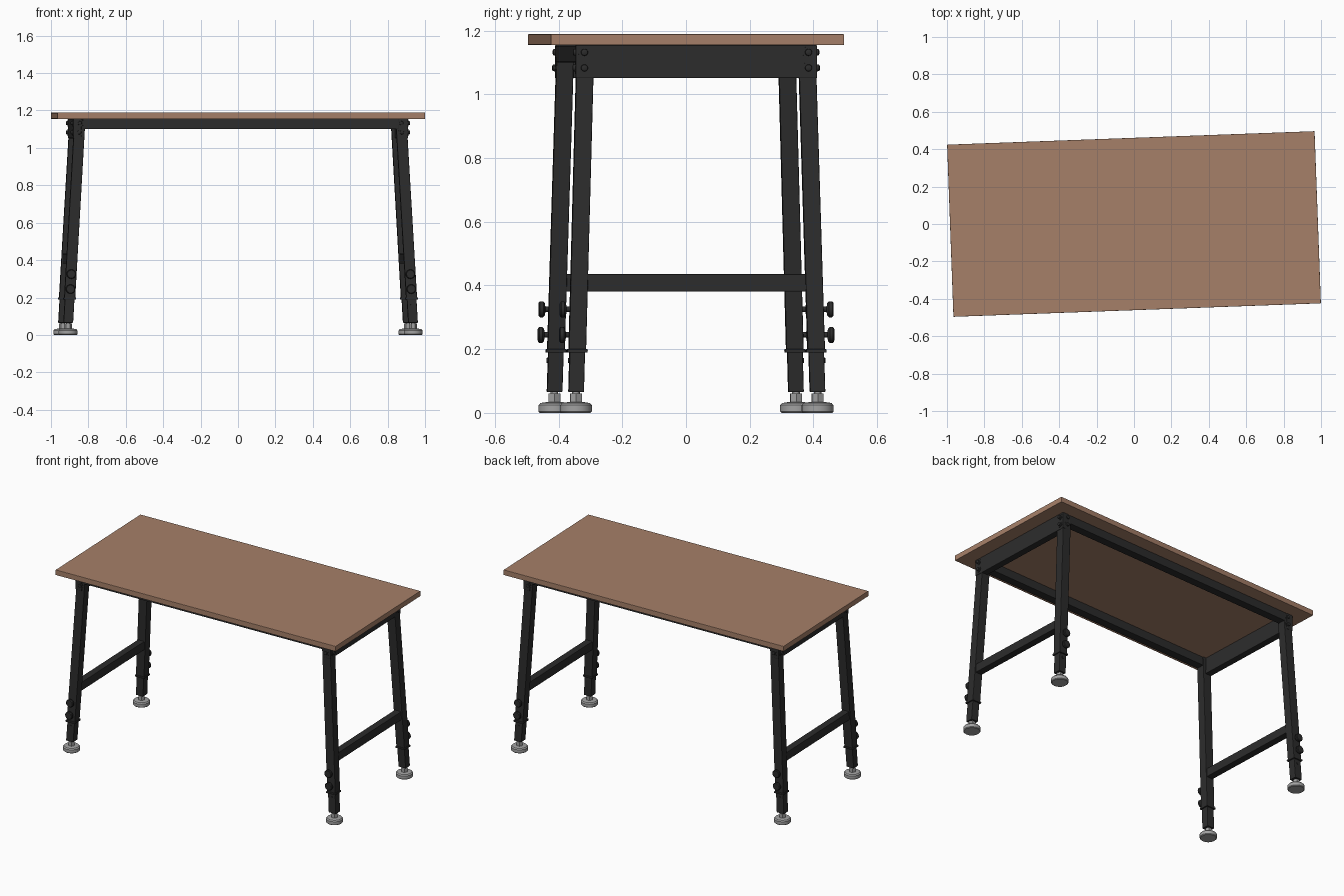
import bpy, bmesh, math
from mathutils import Matrix, Vector

if "Cube" in bpy.data.objects:
    bpy.data.objects.remove(bpy.data.objects["Cube"], do_unlink=True)

TURN = Matrix.Rotation(math.radians(2.1), 4, 'Z')   # the whole bench stands slightly turned
SIDES = [(sx, sy) for sx in (-1, 1) for sy in (-1, 1)]


def material(name, rgb, rough):
    m = bpy.data.materials.new(name)
    m.use_nodes = True
    m.diffuse_color = (*rgb, 1)
    bsdf = m.node_tree.nodes["Principled BSDF"]
    bsdf.inputs["Base Color"].default_value = (*rgb, 1)
    bsdf.inputs["Roughness"].default_value = rough
    return m


wood = material("wood", (0.38, 0.215, 0.14), 0.6)
black = material("black steel", (0.025, 0.025, 0.025), 0.5)
grey = material("grey metal", (0.36, 0.36, 0.36), 0.5)


def finish(name, bm, mat, bevel=0, smooth=False):
    bmesh.ops.recalc_face_normals(bm, faces=bm.faces)
    bm.transform(TURN)
    mesh = bpy.data.meshes.new(name)
    bm.to_mesh(mesh)
    bm.free()
    mesh.materials.append(mat)
    ob = bpy.data.objects.new(name, mesh)
    bpy.context.collection.objects.link(ob)
    if bevel:
        mod = ob.modifiers.new("soft edge", 'BEVEL')
        mod.width, mod.segments = bevel, 2
    if smooth:
        bpy.ops.object.select_all(action='DESELECT')
        ob.select_set(True)
        bpy.context.view_layer.objects.active = ob
        bpy.ops.object.shade_smooth_by_angle(angle=math.radians(35))
    return ob


def beam(name, low, high, size, mat, bevel=0.003):
    """Upright bar with level ends, leaning from low to high."""
    bm = bmesh.new()
    bmesh.ops.create_cube(bm, size=1)
    for v in bm.verts:
        end = Vector(high if v.co.z > 0 else low)
        v.co = end + Vector((v.co.x * size[0], v.co.y * size[1], 0))
    return finish(name, bm, mat, bevel)


def box(name, center, size, mat, bevel=0.003):
    x, y, z = center
    h = size[2] / 2
    return beam(name, (x, y, z - h), (x, y, z + h), size, mat, bevel)


def turned(name, base, axis, profile, mat, sides=24):
    """Solid of revolution: profile of (radius, distance along axis)."""
    bm = bmesh.new()
    rings = []
    for r, d in profile:
        rings.append([bm.verts.new((r * math.cos(a), r * math.sin(a), d))
                      for a in (2 * math.pi * i / sides for i in range(sides))])
    for lo, hi in zip(rings, rings[1:]):
        for i in range(sides):
            j = (i + 1) % sides
            bm.faces.new((lo[i], lo[j], hi[j], hi[i]))
    bm.faces.new(rings[0][::-1])
    bm.faces.new(rings[-1])
    rot = Vector((0, 0, 1)).rotation_difference(Vector(axis)).to_matrix().to_4x4()
    bm.transform(Matrix.Translation(base) @ rot)
    return finish(name, bm, mat, smooth=sides > 8)


def leg_at(sx, sy, z):
    """Centre of a splayed leg at height z."""
    t = (z - 0.07) / 1.03
    return Vector((sx * (0.922 - 0.06 * t), sy * (0.379 - 0.03 * t), z))


# Worktop
box("worktop", (0, 0, 1.172), (1.966, 0.921, 0.034), wood, 0.002)

# Frame under the top
for sy, tag in ((-1, "front"), (1, "back")):
    box(tag + "_rail", (0, sy * 0.351, 1.1275), (1.69, 0.052, 0.055), black)
for sx, tag in ((-1, "right"), (1, "left")):
    box(tag + "_side_rail", (sx * 0.874, 0, 1.103), (0.044, 0.758, 0.104), black)
    box(tag + "_stretcher", (sx * 0.902, 0, 0.408), (0.046, 0.70, 0.055), black)

BOLT = [(0.019, 0), (0.019, 0.004), (0.011, 0.004), (0.010, 0.011), (0.006, 0.013)]
KNOB = [(0.009, 0), (0.009, 0.012), (0.020, 0.014), (0.025, 0.019),
        (0.025, 0.029), (0.021, 0.033)]
FOOT = [(0.046, 0), (0.050, 0.004), (0.050, 0.024), (0.044, 0.031), (0.024, 0.034)]

for sx, sy in SIDES:
    tag = ("front_" if sy < 0 else "back_") + ("left_" if sx > 0 else "right_")

    # Telescopic leg with a collar
    beam(tag + "leg", leg_at(sx, sy, 0.195), leg_at(sx, sy, 1.155), (0.058, 0.054, 1), black)
    beam(tag + "leg_insert", leg_at(sx, sy, 0.065), leg_at(sx, sy, 0.21), (0.051, 0.048, 1), black)
    beam(tag + "collar", leg_at(sx, sy, 0.189), leg_at(sx, sy, 0.20), (0.066, 0.064, 1), black, 0.002)

    # Levelling foot
    x, y, _ = leg_at(sx, sy, 0.05)
    turned(tag + "foot", (x, y, 0), (0, 0, 1), FOOT, grey, 32)
    turned(tag + "foot_nut", (x, y, 0.033), (0, 0, 1), [(0.021, 0), (0.021, 0.028)], grey, 6)
    turned(tag + "foot_stem", (x, y, 0.05), (0, 0, 1), [(0.012, 0), (0.012, 0.03)], grey, 16)

    # Height locking knobs
    for z in (0.245, 0.325):
        p = leg_at(sx, sy, z) + Vector((0, sy * 0.025, 0))
        turned(tag + "knob", p, (0, sy, 0), KNOB, black)
    p = leg_at(sx, sy, 0.165) + Vector((0, sy * 0.022, 0))
    turned(tag + "stop_pin", p, (0, sy, 0), [(0.008, 0), (0.008, 0.006)], black, 12)

    # Frame bolts on the two outer faces
    for z in (1.083, 1.132):
        turned(tag + "side_bolt", (sx * 0.895, sy * 0.352, z), (sx, 0, 0), BOLT, black)
        p = leg_at(sx, sy, z) + Vector((0, sy * 0.026, 0))
        turned(tag + "end_bolt", p, (0, sy, 0), BOLT, black)
